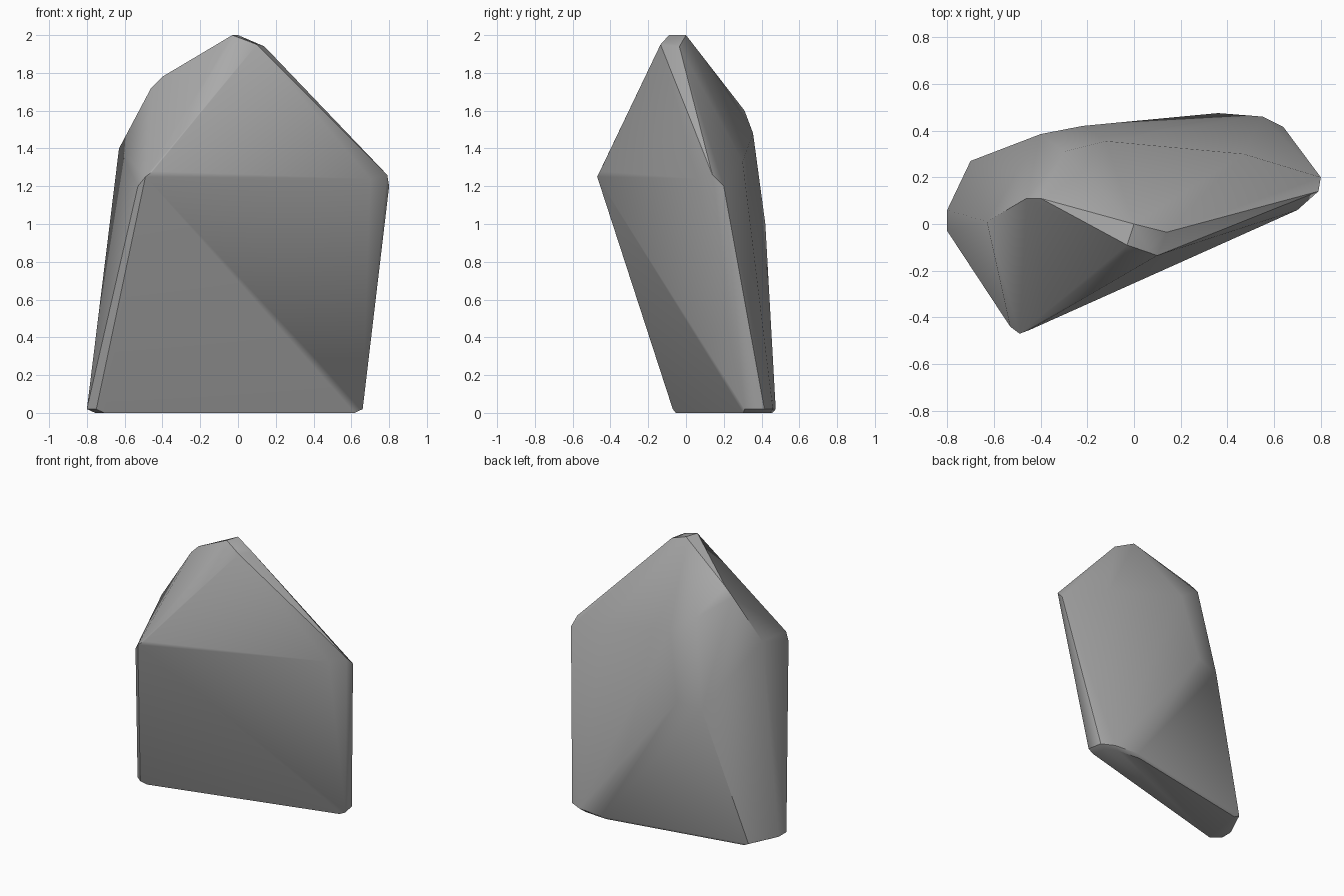
import bpy, bmesh

if "Cube" in bpy.data.objects:
    bpy.data.objects.remove(bpy.data.objects["Cube"])

stone = bpy.data.materials.new("stone_grey")
stone.diffuse_color = (0.4, 0.4, 0.4, 1)
stone.use_nodes = True
stone.node_tree.nodes["Principled BSDF"].inputs["Base Color"].default_value = stone.diffuse_color

# Corner points of the chiselled boulder, from the ground up
foot = [(-0.75, -0.07), (-0.8, -0.03), (-0.8, 0.06), (-0.7, 0.27),
        (0.36, 0.475), (0.55, 0.46), (0.64, 0.415), (0.66, 0.31)]
shoulder = [(-0.53, -0.44, 1.2), (-0.49, -0.47, 1.25), (-0.45, -0.455, 1.28),
            (0.7, 0.06, 1.24), (0.79, 0.14, 1.26), (0.8, 0.2, 1.2),
            (0.47, 0.3, 1.33), (-0.63, 0.01, 1.4)]
back = [(-0.4, 0.385, 0.97), (-0.22, 0.42, 1.0), (-0.12, 0.355, 1.48),
        (-0.3, 0.31, 1.6), (-0.46, 0.11, 1.72), (-0.4, 0.11, 1.78)]
peak = [(-0.04, -0.125, 1.95), (0.1, -0.135, 1.95), (0.14, -0.035, 1.94),
        (0.06, -0.11, 1.97), (-0.03, -0.09, 2.0), (0.0, 0.0, 2.0)]

# Foot outline with a slightly smaller underside
points = [(x, y, 0.02) for x, y in foot]
points += [(-0.06 + (x + 0.06) * 0.94, 0.2 + (y - 0.2) * 0.94, 0) for x, y in foot]
points += shoulder + back + peak

# Wrap the points in a solid hull
bm = bmesh.new()
verts = [bm.verts.new(p) for p in points]
hull = bmesh.ops.convex_hull(bm, input=verts)
loose = [v for v in bm.verts if not v.link_faces]
bmesh.ops.delete(bm, geom=loose, context='VERTS')
bmesh.ops.recalc_face_normals(bm, faces=bm.faces)
mesh = bpy.data.meshes.new("boulder")
bm.to_mesh(mesh)
bm.free()
mesh.materials.append(stone)
boulder = bpy.data.objects.new("boulder", mesh)
bpy.context.collection.objects.link(boulder)

# Soft shading across gentle breaks, crisp lines at the cut edges
bpy.context.view_layer.objects.active = boulder
boulder.select_set(True)
bpy.ops.object.shade_smooth_by_angle(angle=0.6)
